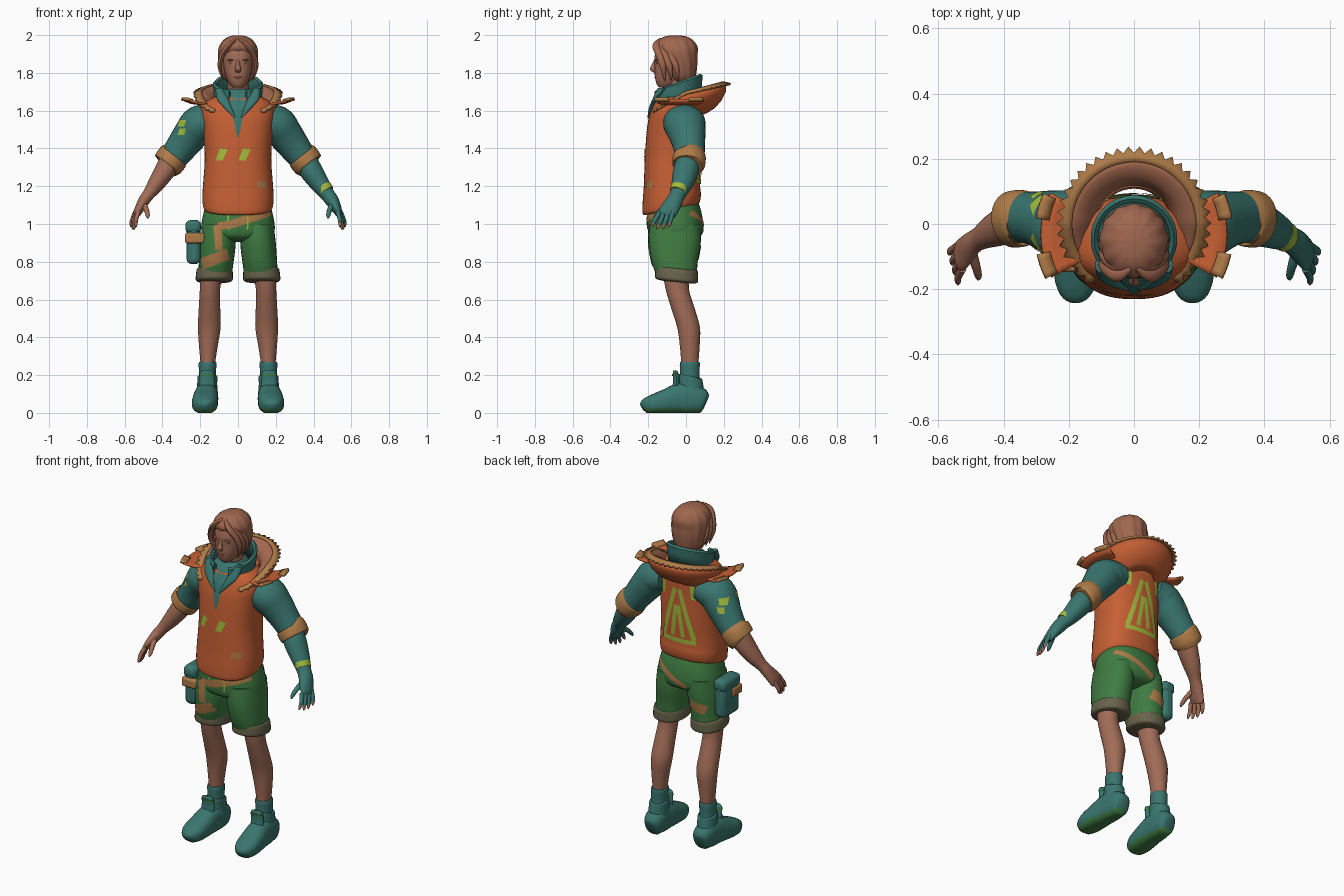
import bpy, bmesh, math
from mathutils import Vector
from mathutils.bvhtree import BVHTree

if "Cube" in bpy.data.objects:
    bpy.data.objects.remove(bpy.data.objects["Cube"])


def material(name, rgb):
    m = bpy.data.materials.new(name)
    m.diffuse_color = (*rgb, 1)
    m.use_nodes = True
    m.node_tree.nodes["Principled BSDF"].inputs["Base Color"].default_value = m.diffuse_color
    return m


ORANGE = material("orange cloth", (0.56, 0.115, 0.034))
SKIN = material("skin", (0.36, 0.15, 0.095))
HAIR = material("brown hair", (0.35, 0.135, 0.078))
FUR = material("brown lining", (0.38, 0.145, 0.08))
TEAL = material("teal cloth", (0.042, 0.18, 0.16))
GREEN = material("green cloth", (0.05, 0.2, 0.055))
GOLD = material("gold trim", (0.43, 0.2, 0.065))
LIME = material("lime print", (0.36, 0.5, 0.045))
KHAKI = material("khaki cuff", (0.14, 0.125, 0.07))


def finish(name, bm, *mats):
    bmesh.ops.recalc_face_normals(bm, faces=bm.faces)
    me = bpy.data.meshes.new(name)
    bm.to_mesh(me)
    bm.free()
    for m in mats:
        me.materials.append(m)
    ob = bpy.data.objects.new(name, me)
    bpy.context.collection.objects.link(ob)
    return ob


def smooth(pts, steps):
    """Catmull-Rom interpolation of equal length tuples."""
    out = []
    for i in range(len(pts) - 1):
        a, b, c, d = pts[max(i - 1, 0)], pts[i], pts[i + 1], pts[min(i + 2, len(pts) - 1)]
        for k in range(steps):
            t = k / steps
            out.append(tuple(0.5 * (2 * q + (r - p) * t + (2 * p - 5 * q + 4 * r - s) * t * t
                                    + (3 * q - p - 3 * r + s) * t ** 3)
                             for p, q, r, s in zip(a, b, c, d)))
    return out + [tuple(pts[-1])]


def loft(name, rings, mat, ref=None, seg=28, steps=4, power=2.0, wave=(0, 0), floor=None, sole=None):
    """Rings are (x, y, z, r1, r2[, tilt]); level unless ref asks for rings square to the path."""
    rings = smooth(rings, steps)
    bm = bmesh.new()
    loops = []
    for i, r in enumerate(rings):
        u, v = Vector((1, 0, 0)), Vector((0, 1, 0))
        if ref:
            t = Vector(rings[min(i + 1, len(rings) - 1)][:3]) - Vector(rings[max(i - 1, 0)][:3])
            t.normalize()
            u = Vector(ref)
            u = (u - t * u.dot(t)).normalized()
            v = t.cross(u)
        loop = []
        for k in range(seg):
            a = 2 * math.pi * k / seg
            c, s = math.cos(a), math.sin(a)
            w = 1 + wave[1] * math.sin(wave[0] * a + i * 0.12)
            du = math.copysign(abs(c) ** (2 / power), c) * r[3] * w
            dv = math.copysign(abs(s) ** (2 / power), s) * r[4] * w
            p = Vector(r[:3]) + u * du + v * dv
            if len(r) > 5:
                p.z += r[5] * dv
            if floor is not None:
                p.z = max(p.z - floor, 0)
            loop.append(bm.verts.new(p))
        loops.append(loop)
    for a, b in zip(loops, loops[1:]):
        for k in range(seg):
            bm.faces.new((a[k], a[(k + 1) % seg], b[(k + 1) % seg], b[k]))
    bm.faces.new(loops[0])
    bm.faces.new(loops[-1])
    if sole:
        for f in bm.faces:
            f.material_index = int(f.calc_center_median().z < 0.024)
    return finish(name, bm, mat, *([sole] if sole else []))


def band(name, section, height, a0, a1, mat, cy=0.0, n=48, teeth=0.0, thick=0.006):
    """Sweeps a (radius, dz) section around the neck; angle 0 is the back."""
    bm = bmesh.new()
    rows = []
    for i in range(n + 1):
        a = math.radians(a0 + (a1 - a0) * i / n)
        row = []
        for j, (r, dz) in enumerate(section):
            r += teeth * (i % 2) * (j == len(section) - 1)
            row.append(bm.verts.new((r * math.sin(a), cy + r * math.cos(a), height(a) + dz)))
        rows.append(row)
    for p, q in zip(rows, rows[1:]):
        for j in range(len(section) - 1):
            bm.faces.new((p[j], q[j], q[j + 1], p[j + 1]))
    ob = finish(name, bm, mat)
    mod = ob.modifiers.new("thickness", "SOLIDIFY")
    mod.thickness, mod.offset = thick, 0
    return ob


def decal(name, quad, targets, mat, back=False, n=8):
    """Lays a printed patch, given as four (x, z) corners, on the front or back of parts."""
    trees = [BVHTree.FromPolygons([v.co for v in o.data.vertices],
                                  [p.vertices[:] for p in o.data.polygons]) for o in targets]
    d = -1 if back else 1
    a, b, c, e = [Vector(q) for q in quad]
    bm = bmesh.new()
    grid = {}
    for i in range(n + 1):
        for j in range(n + 1):
            p = a.lerp(b, i / n).lerp(e.lerp(c, i / n), j / n)
            hits = [t.ray_cast(Vector((p.x, -d, p.y)), Vector((0, d, 0)))[0] for t in trees]
            hits = [h for h in hits if h]
            if hits:
                h = min(hits, key=lambda q: q.y * d)
                grid[i, j] = bm.verts.new((h.x, h.y - 0.004 * d, h.z))
    for i in range(n):
        for j in range(n):
            ks = [(i, j), (i + 1, j), (i + 1, j + 1), (i, j + 1)]
            if all(k in grid for k in ks):
                bm.faces.new([grid[k] for k in ks])
    return finish(name, bm, mat)


def stripe(name, p, q, w, targets, mat, back=False):
    p, q = Vector(p), Vector(q)
    s = Vector((-(q - p).y, (q - p).x)).normalized() * w / 2
    return decal(name, (p - s, q - s, q + s, p + s), targets, mat, back, 10)


def ball(name, loc, size, mat):
    bm = bmesh.new()
    bmesh.ops.create_uvsphere(bm, u_segments=14, v_segments=8, radius=1)
    for v in bm.verts:
        v.co = Vector(loc) + v.co * Vector(size)
    return finish(name, bm, mat)


def box(name, loc, size, mat, bevel):
    bm = bmesh.new()
    bmesh.ops.create_cube(bm, size=1)
    for v in bm.verts:
        v.co = Vector(loc) + v.co * Vector(size)
    ob = finish(name, bm, mat)
    mod = ob.modifiers.new("bevel", "BEVEL")
    mod.width, mod.segments = bevel, 3
    return ob


X, Y = (1, 0, 0), (0, 1, 0)

# Head, face and neck
loft("neck", [(0, -.03, 1.6, .06, .06), (0, -.04, 1.7, .056, .06), (0, -.05, 1.79, .055, .06)], SKIN)
loft("head", [(0, -.112, 1.722, .025, .03), (0, -.10, 1.74, .045, .055), (0, -.087, 1.78, .064, .078),
              (0, -.076, 1.83, .075, .09), (0, -.07, 1.89, .078, .096), (0, -.06, 1.95, .07, .085),
              (0, -.06, 1.98, .04, .05)], SKIN, power=2.2)
loft("nose", [(0, -.158, 1.87, .008, .01), (0, -.17, 1.84, .011, .014), (0, -.177, 1.818, .017, .014),
              (0, -.164, 1.802, .011, .008)], SKIN, seg=12)
ball("lips", (0, -.157, 1.777, ), (.024, .011, .007), SKIN)

# Hair with a parted fringe
loft("hair", [(0, -.015, 1.745, .05, .05), (0, -.025, 1.78, .082, .075), (0, -.03, 1.84, .098, .088),
              (0, -.04, 1.89, .104, .098), (0, -.053, 1.935, .1, .113), (0, -.055, 1.972, .078, .092),
              (0, -.055, 1.993, .045, .055), (0, -.055, 1.999, .008, .01)], HAIR,
     seg=72, wave=(12, .022))
for s in (-1, 1):
    for k in range(3):
        loft("fringe_lock", [(s * .008, -.135 + .03 * k, 1.978, .008, .008),
                             (s * .05, -.158 + .03 * k, 1.945, .02, .014),
                             (s * .085, -.138 + .03 * k, 1.89, .02, .014),
                             (s * .097, -.122 + .035 * k, 1.83, .016, .011),
                             (s * .078, -.112 + .035 * k, 1.76, .003, .003)], HAIR, ref=Y, seg=10)
    ball("eyebrow", (s * .034, -.155, 1.868), (.022, .01, .005), HAIR)
    ball("eyelid", (s * .033, -.152, 1.851), (.015, .008, .006), SKIN)

# Vest and undershirt
vest = loft("vest", [(0, -.078, 1.075, .172, .142, .2), (0, -.078, 1.09, .184, .152, .2),
                     (0, -.075, 1.14, .189, .154, .12), (0, -.074, 1.21, .185, .149, 0),
                     (0, -.068, 1.35, .176, .15, 0), (0, -.062, 1.5, .185, .145, 0),
                     (0, -.055, 1.58, .195, .138, 0), (0, -.05, 1.64, .18, .12, 0),
                     (0, -.045, 1.68, .11, .1, 0)], ORANGE, seg=48, power=2.4)
shirt = loft("undershirt", [(0, -.05, 1.6, .13, .12), (0, -.05, 1.67, .12, .105), (0, -.045, 1.715, .075, .072)], TEAL)
decal("neck_opening", ((-.045, 1.66), (.045, 1.66), (.004, 1.46), (-.004, 1.46)), [vest, shirt], TEAL)
for x in (-.09, .032):
    decal("chest_mark", ((x - .03, 1.335), (x + .008, 1.335), (x + .035, 1.395), (x - .005, 1.4)), [vest], LIME)
decal("side_patch", ((.1, 1.19), (.15, 1.19), (.15, 1.225), (.1, 1.225)), [vest], GOLD)

# Triangular print on the back
for p, q in (((-.1, 1.24), (-.015, 1.54)), ((.1, 1.24), (.015, 1.54)), ((-.11, 1.225), (.11, 1.225)),
             ((-.035, 1.25), (-.008, 1.44)), ((.035, 1.25), (.008, 1.44)),
             ((-.1, 1.49), (-.09, 1.62)), ((.1, 1.49), (.09, 1.62))):
    stripe("back_print", p, q, .026, [vest], LIME, True)

# Folded hood, toothed fur edge and standing collar
def hood_z(a):
    return 1.69 + (.05 if math.cos(a) > 0 else .12) * math.cos(a)


band("hood_lining", [(.115, -.06), (.145, -.02), (.175, .002), (.205, .004)], hood_z, -142, 142, FUR)
band("hood_shell", [(.21, -.002), (.208, -.04), (.185, -.085), (.15, -.125), (.11, -.15)],
     hood_z, -142, 142, ORANGE)
band("fur_edge", [(.19, .008), (.206, .008), (.217, 0)], hood_z, -144, 144, GOLD, n=68, teeth=.019, thick=.012)
band("collar", [(.12, -.11), (.127, -.04), (.13, 0), (.122, .008), (.113, 0), (.108, -.09)],
     lambda a: 1.74 + .045 * math.cos(a), -158, 158, TEAL, cy=-.045)

for s in (-1, 1):
    # Collar lapels and shoulder flaps
    loft("lapel", [(s * .1, -.125, 1.72, .02, .025), (s * .08, -.165, 1.66, .03, .014),
                   (s * .05, -.188, 1.61, .018, .01), (s * .015, -.2, 1.56, .004, .004)], TEAL, seg=14)
    band("shoulder_flap", [(.15, -.02), (.2, -.01), (.245, -.004), (.285, .01)], lambda a: 1.645,
         s * 64, s * 118, ORANGE, cy=-.03, n=12, thick=.012)
    for a in (66, 102):
        band("flap_edge", [(.265, .006), (.285, .012), (.303, .018)], lambda a: 1.645,
             s * a, s * (a + 15), GOLD, cy=-.03, n=5, thick=.016)

    # Arms: sleeve, rolled cuff, forearm and hand, one arm gloved
    gloved = s > 0
    cover, g = (TEAL, .006) if gloved else (SKIN, 0)
    sleeve = loft("sleeve", [(s * .12, -.01, 1.55, .105, .08), (s * .2, -.008, 1.53, .112, .1),
                             (s * .245, .005, 1.48, .1, .094), (s * .29, .015, 1.42, .086, .085),
                             (s * .335, .02, 1.36, .078, .076), (s * .365, .015, 1.325, .074, .07)], TEAL, ref=Y)
    loft("sleeve_cuff", [(s * .338, .018, 1.362, .078, .075), (s * .343, .018, 1.356, .087, .084),
                         (s * .373, .014, 1.316, .087, .082), (s * .378, .013, 1.31, .076, .07)], GOLD, ref=Y)
    loft("forearm", [(s * .35, .015, 1.345, .06, .06), (s * .385, .0, 1.285, .061 + g, .055 + g),
                     (s * .435, -.022, 1.21, .05 + g, .044 + g), (s * .475, -.045, 1.155, .036 + g, .032 + g),
                     (s * .5, -.062, 1.12, .038 + g, .03 + g), (s * .53, -.095, 1.065, .049, .022),
                     (s * .538, -.105, 1.045, .04, .014)], cover, ref=Y)
    for i in range(4):
        b, t = Vector((s * (.527 + .005 * i), -.138 + .023 * i, 1.065)), Vector((s * (.54 + .009 * i), -.185 + .031 * i, .985 - .012 * (i in (1, 2))))
        m = b.lerp(t, .55) + Vector((s * .006, 0, 0))
        loft("finger", [(*b, .013, .013), (*m, .012, .011), (*m.lerp(t, .4), .011, .01)], cover, ref=Y, seg=10)
        loft("fingertip", [(*m, .011, .0105), (*m.lerp(t, .6), .01, .009), (*t, .004, .004)], SKIN, ref=Y, seg=10)
    loft("thumb", [(s * .5, -.085, 1.105, .018, .016), (s * .485, -.13, 1.075, .014, .013),
                   (s * .478, -.16, 1.045, .011, .01), (s * .478, -.17, 1.03, .004, .004)], cover, ref=X, seg=10)
    if gloved:
        loft("wristband", [(.452, -.032, 1.195, .048, .044), (.468, -.041, 1.17, .046, .042)], LIME, ref=Y)
    else:
        for z in (1.47, 1.515):
            decal("sleeve_mark", ((-.32, z), (-.285, z), (-.275, z + .035), (-.31, z + .035)), [sleeve], LIME)
            decal("sleeve_mark", ((-.32, z), (-.285, z), (-.275, z + .035), (-.31, z + .035)), [sleeve], LIME, True)

    # Bare legs, socks and shoes
    loft("leg", [(s * .138, -.052, .78, .065, .075), (s * .148, -.047, .66, .054, .062),
                 (s * .151, -.015, .55, .057, .062), (s * .152, .014, .45, .06, .06),
                 (s * .157, .02, .35, .049, .052), (s * .16, .02, .25, .038, .045), (s * .16, .02, .16, .038, .045)], SKIN)
    loft("sock", [(s * .161, .02, .27, .04, .046), (s * .161, .02, .262, .047, .053),
                  (s * .162, .02, .2, .045, .052), (s * .163, .02, .1, .048, .06)], TEAL)
    loft("shoe", [(s * .163, .106, .06, .022, .035), (s * .163, .093, .065, .048, .06),
                  (s * .165, .04, .082, .06, .078), (s * .168, -.03, .085, .063, .081),
                  (s * .173, -.1, .07, .068, .066), (s * .178, -.17, .055, .066, .052),
                  (s * .181, -.217, .044, .046, .038), (s * .182, -.234, .036, .018, .018)],
         TEAL, ref=X, power=2.5, floor=.008, sole=GREEN)
    loft("shoe_collar", [(s * .163, .022, .09, .058, .078), (s * .163, .025, .15, .053, .066, -.2),
                         (s * .162, .022, .19, .053, .06, -.2), (s * .162, .022, .195, .045, .05, -.2)], TEAL)
    loft("shoe_tongue", [(s * .166, -.055, .12, .04, .02), (s * .165, -.05, .17, .042, .018),
                         (s * .165, -.056, .215, .036, .014), (s * .165, -.058, .225, .02, .008)], TEAL, seg=16)
    stripe_z = .195
    loft("ankle_trim", [(s * .165, -.054, stripe_z, .041, .02), (s * .165, -.056, stripe_z + .012, .039, .018)], GREEN, seg=16)

# Shorts with rolled hems
parts = [loft("shorts_seat", [(0, -.06, 1.13, .165, .12), (0, -.06, 1.06, .182, .142), (0, -.056, .98, .195, .147),
                              (0, -.058, .93, .175, .13), (0, -.06, .905, .08, .07)], GREEN, seg=40, power=2.3)]
for s in (-1, 1):
    parts.append(loft("shorts_leg", [(s * .1, -.058, 1.0, .088, .135), (s * .106, -.06, .9, .094, .138),
                                     (s * .115, -.06, .8, .092, .122), (s * .122, -.05, .73, .088, .108)], GREEN, power=2.2))
    loft("shorts_hem", [(s * .124, -.05, .765, .086, .104, -.1), (s * .124, -.05, .76, .094, .112, -.1),
                        (s * .125, -.05, .73, .098, .114, -.1), (s * .126, -.05, .7, .095, .11, -.1),
                        (s * .127, -.05, .692, .06, .07, -.1)], KHAKI, power=2.2)
    stripe("drawstring", (s * .053, 1.08), (s * .05, .97), .008, parts, LIME)
stripe("hip_strap", (.17, 1.065), (-.03, 1.0), .045, parts, GOLD)
stripe("hip_strap", (-.02, 1.0), (-.12, .985), .04, parts, GOLD)
stripe("thigh_strap", (-.11, .99), (-.1, .86), .04, parts, GOLD)
stripe("thigh_patch", (-.19, .79), (-.05, .84), .06, parts, GOLD)
stripe("back_strap", (.16, 1.06), (-.06, .95), .032, parts, GOLD, True)
stripe("back_thigh_patch", (-.17, .83), (-.07, .86), .06, parts, GOLD, True)

# Hip pouch on the right side
box("pouch", (-.235, -.055, .905), (.075, .16, .235), TEAL, .028)
box("pouch_flap", (-.237, -.055, .985), (.083, .168, .07), TEAL, .025)
box("pouch_strap", (-.228, -.1, .925), (.105, .095, .055), GOLD, .012)

# Smooth shading with crisp edges
bpy.ops.object.select_all(action="DESELECT")
for ob in bpy.context.scene.objects:
    ob.select_set(True)
    bpy.context.view_layer.objects.active = ob
bpy.ops.object.shade_smooth_by_angle(angle=math.radians(40))
